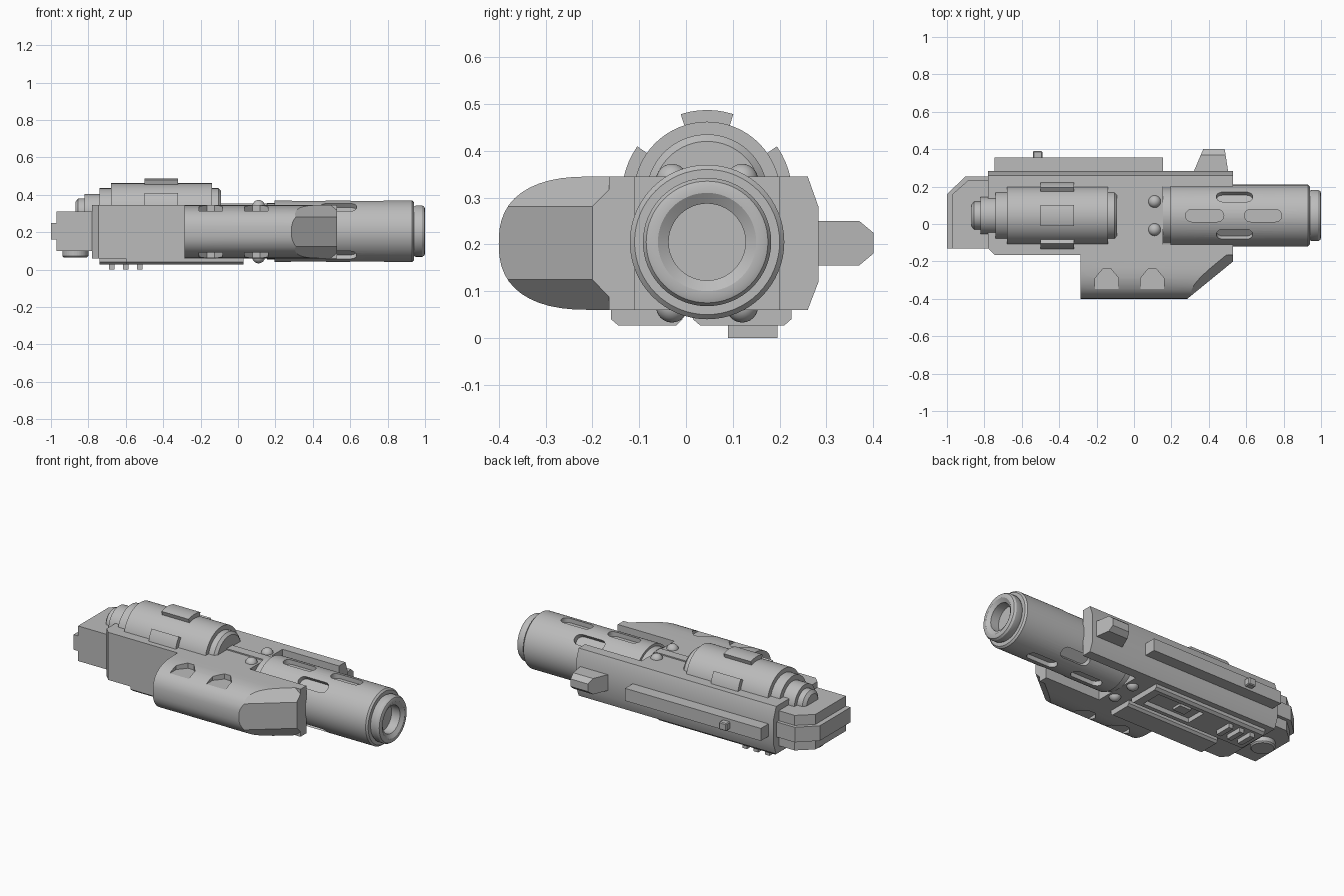
import bpy
import bmesh
from math import sin, cos, pi, radians
from mathutils import Matrix, Vector

cube = bpy.data.objects.get("Cube")
if cube:
    bpy.data.objects.remove(cube, do_unlink=True)

grey = bpy.data.materials.new("plain_grey")
grey.use_nodes = True
GREY = (0.5, 0.5, 0.5, 1)
grey.diffuse_color = GREY
for node in grey.node_tree.nodes:
    if node.type == "BSDF_PRINCIPLED":
        node.inputs["Base Color"].default_value = GREY

AXIS_Y, AXIS_Z = 0.045, 0.205     # barrel axis
BOLT_Z = 0.305                    # upper cylinder axis
MID_Z = 0.2025                    # middle height of the body


def finish(name, bm):
    bmesh.ops.recalc_face_normals(bm, faces=bm.faces)
    mesh = bpy.data.meshes.new(name)
    bm.to_mesh(mesh)
    bm.free()
    obj = bpy.data.objects.new(name, mesh)
    bpy.context.collection.objects.link(obj)
    mesh.materials.append(grey)
    return obj


def prism(name, axis, pts, lo, hi, planes=(), bevel=0):
    """Extrude a 2D outline along an axis, then slice it with planes."""
    place = {"x": lambda p, h: (h, *p),
             "y": lambda p, h: (p[0], h, p[1]),
             "z": lambda p, h: (*p, h)}[axis]
    bm = bmesh.new()
    a, b = ([bm.verts.new(place(p, h)) for p in pts] for h in (lo, hi))
    bm.faces.new(a)
    bm.faces.new(b)
    for i in range(len(pts)):
        j = (i + 1) % len(pts)
        bm.faces.new((a[i], a[j], b[j], b[i]))
    for co, no in planes:
        geom = bm.verts[:] + bm.edges[:] + bm.faces[:]
        bmesh.ops.bisect_plane(bm, geom=geom, plane_co=co, plane_no=no, clear_outer=True)
        rim = [e for e in bm.edges if e.is_boundary]
        bmesh.ops.holes_fill(bm, edges=rim, sides=0)
    bmesh.ops.recalc_face_normals(bm, faces=bm.faces)
    if bevel:
        bmesh.ops.bevel(bm, geom=bm.edges[:], offset=bevel, segments=1, affect="EDGES")
    return finish(name, bm)


def box(name, x, y, z, bevel=0):
    return prism(name, "z", [(x[0], y[0]), (x[1], y[0]), (x[1], y[1]), (x[0], y[1])],
                 z[0], z[1], bevel=bevel)


def lathe(name, pts, z, steps=64):
    """Turn an (x, radius) profile about a line along x."""
    bm = bmesh.new()
    verts = [bm.verts.new((x, AXIS_Y, z + r)) for x, r in pts]
    edges = [bm.edges.new(pair) for pair in zip(verts, verts[1:])]
    bmesh.ops.spin(bm, geom=verts + edges, cent=(0, AXIS_Y, z), axis=(1, 0, 0),
                   angle=2 * pi, steps=steps)
    bmesh.ops.remove_doubles(bm, verts=bm.verts, dist=0.0001)
    return finish(name, bm)


def cut(obj, cutter):
    mod = obj.modifiers.new("cut", "BOOLEAN")
    mod.object, mod.operation, mod.solver = cutter, "DIFFERENCE", "EXACT"
    bpy.context.view_layer.objects.active = obj
    bpy.ops.object.modifier_apply(modifier=mod.name)
    bpy.data.objects.remove(cutter, do_unlink=True)


# Main body with a chamfered rear corner and a channel for the barrel
body = prism("main_body", "x",
             [(-0.165, 0.06), (0.26, 0.06), (0.283, 0.12), (0.283, 0.28),
              (0.26, 0.345), (-0.165, 0.345)], -0.78, 0.53,
             planes=[((-0.745, -0.165, 0), (-1, -1, 0))])
cut(body, box("channel_cutter", (0.155, 0.7), (-0.11, 0.2), (0, 0.5)))

# Rounded side grip with a slanted, chamfered end
curve = []
for i in range(25):
    t = -pi / 2 + pi * i / 24
    s = sin(t)
    curve.append((-0.2 - 0.2 * max(cos(t), 0) ** 0.8,
                  MID_Z + 0.1425 * abs(s) ** 0.8 * (1 if s > 0 else -1)))
slant = Vector((0.632, -0.775, 0))
corner = Vector((0.285, -0.4, MID_Z))
planes = [(corner, slant)]
for side in (1, -1):
    planes.append((corner + Vector((0, 0, 0.078 * side)),
                   slant * 0.065 + Vector((0, 0, 0.05 * side))))
grip = prism("side_grip", "x", [(-0.165, 0.06)] + curve + [(-0.165, 0.345)],
             -0.285, 0.53, planes)

# Finger grooves above and below the grip
for mid in (-0.145, 0.0975):
    arch = [(mid - 0.063, -0.5), (mid - 0.063, -0.29), (mid - 0.02, -0.238),
            (mid + 0.02, -0.238), (mid + 0.063, -0.29), (mid + 0.063, -0.5)]
    for lo, hi in ((0.313, 0.45), (-0.05, 0.092)):
        cut(grip, prism("groove_cutter", "z", arch, lo, hi))

# Barrel with muzzle ring and bore
barrel = lathe("barrel", [(0.155, 0), (0.155, 0.15), (0.195, 0.15), (0.195, 0.165),
                          (0.93, 0.165), (0.94, 0.155), (0.94, 0.132), (0.95, 0.137),
                          (0.985, 0.137), (0.996, 0.13), (1, 0.12), (1, 0.105),
                          (0.985, 0.082), (0.93, 0.082), (0.93, 0)], AXIS_Z)


def slot(x0, x1, angle):
    r = 0.033
    outline = [(x1 - r + r * sin(pi * i / 10), AXIS_Y - r * cos(pi * i / 10)) for i in range(11)]
    outline += [(x0 + r - r * sin(pi * i / 10), AXIS_Y + r * cos(pi * i / 10)) for i in range(11)]
    cutter = prism("slot_cutter", "z", outline, AXIS_Z + 0.135, AXIS_Z + 0.22)
    axis = Matrix.Translation((0, AXIS_Y, AXIS_Z))
    cutter.data.transform(axis @ Matrix.Rotation(radians(angle), 4, "X") @ axis.inverted())
    cut(barrel, cutter)


for angle in (0, 180):
    slot(0.275, 0.48, angle)
    slot(0.59, 0.79, angle)
    for tilt in (-38, 38):
        slot(0.44, 0.635, angle + tilt)

# Stepped upper cylinder with three curved plates
lathe("upper_cylinder", [(-0.87, 0), (-0.87, 0.055), (-0.855, 0.075), (-0.82, 0.075),
                         (-0.82, 0.1), (-0.74, 0.1), (-0.74, 0.13), (-0.68, 0.13),
                         (-0.68, 0.157), (-0.14, 0.157), (-0.14, 0.13), (-0.105, 0.13),
                         (-0.09, 0.115), (-0.09, 0)], BOLT_Z)
for name, centre in (("top_plate", 0), ("left_plate", 73), ("right_plate", -73)):
    pts = []
    for r, order in ((0.182, range(-18, 19, 6)), (0.15, range(18, -19, -6))):
        for d in order:
            a = radians(centre + d)
            pts.append((AXIS_Y + r * sin(a), BOLT_Z + r * cos(a)))
    prism(name, "x", pts, -0.5, -0.32)

# Rear block with a wider middle slab and a round boss beneath
prism("rear_block", "z", [(-0.97, -0.13), (-0.775, -0.13), (-0.775, 0.235),
                          (-0.885, 0.235), (-0.97, 0.16)], 0.1, 0.31)
prism("rear_slab", "z", [(-1, -0.13), (-0.775, -0.13), (-0.775, 0.255),
                         (-0.9, 0.255), (-1, 0.16)], 0.16, 0.25)
prism("rear_boss", "z", [(-0.87 + 0.07 * cos(pi * i / 16), 0.05 + 0.07 * sin(pi * i / 16))
                         for i in range(32)], 0.065, 0.12, bevel=0.008)

# Studs and centre bar
for y in (-0.03, 0.12):
    for z in (0.338, 0.067):
        bm = bmesh.new()
        bmesh.ops.create_uvsphere(bm, u_segments=24, v_segments=12, radius=0.034)
        bmesh.ops.translate(bm, verts=bm.verts, vec=(0.11, y, z))
        finish("stud", bm)
box("centre_bar", (-0.1, 0.155), (0.02, 0.075), (0.33, 0.352))

# Back rail, its tab, and the side lug
box("back_rail", (-0.745, 0.155), (0.27, 0.355), (0.165, 0.24))
box("rail_tab", (-0.54, -0.49), (0.34, 0.39), (0.18, 0.225), 0.005)
prism("side_lug", "z", [(0.315, 0.27), (0.37, 0.4), (0.485, 0.4), (0.505, 0.27)],
      0.155, 0.25, planes=[((0, 0.37, 0.25), (0, 0.025, 0.03)),
                           ((0, 0.37, 0.155), (0, 0.025, -0.03))])

# Tapered plates underneath, with a recess and a row of pins
back_plate = prism("back_under_plate", "x", [(0.015, 0.07), (0.015, 0.04), (0.03, 0.027),
                                             (0.21, 0.027), (0.225, 0.04), (0.225, 0.07)],
                   -0.74, 0.03)
cut(back_plate, box("recess_cutter", (-0.34, -0.02), (0.055, 0.185), (0, 0.055)))
box("recess_block", (-0.28, -0.2), (0.09, 0.15), (0.04, 0.07))
prism("front_under_plate", "x", [(-0.16, 0.07), (-0.16, 0.04), (-0.145, 0.027),
                                 (-0.02, 0.027), (-0.008, 0.04), (-0.008, 0.07)], -0.6, 0.03)
for x in (-0.675, -0.6, -0.525):
    box("under_pin", (x - 0.015, x + 0.015), (0.09, 0.195), (0, 0.04))

# Smooth round surfaces, keep hard edges
bpy.ops.object.select_all(action="DESELECT")
for obj in bpy.context.collection.objects:
    if obj.type == "MESH" and grey.name in obj.data.materials:
        obj.select_set(True)
        bpy.context.view_layer.objects.active = obj
bpy.ops.object.shade_smooth_by_angle(angle=radians(30))
